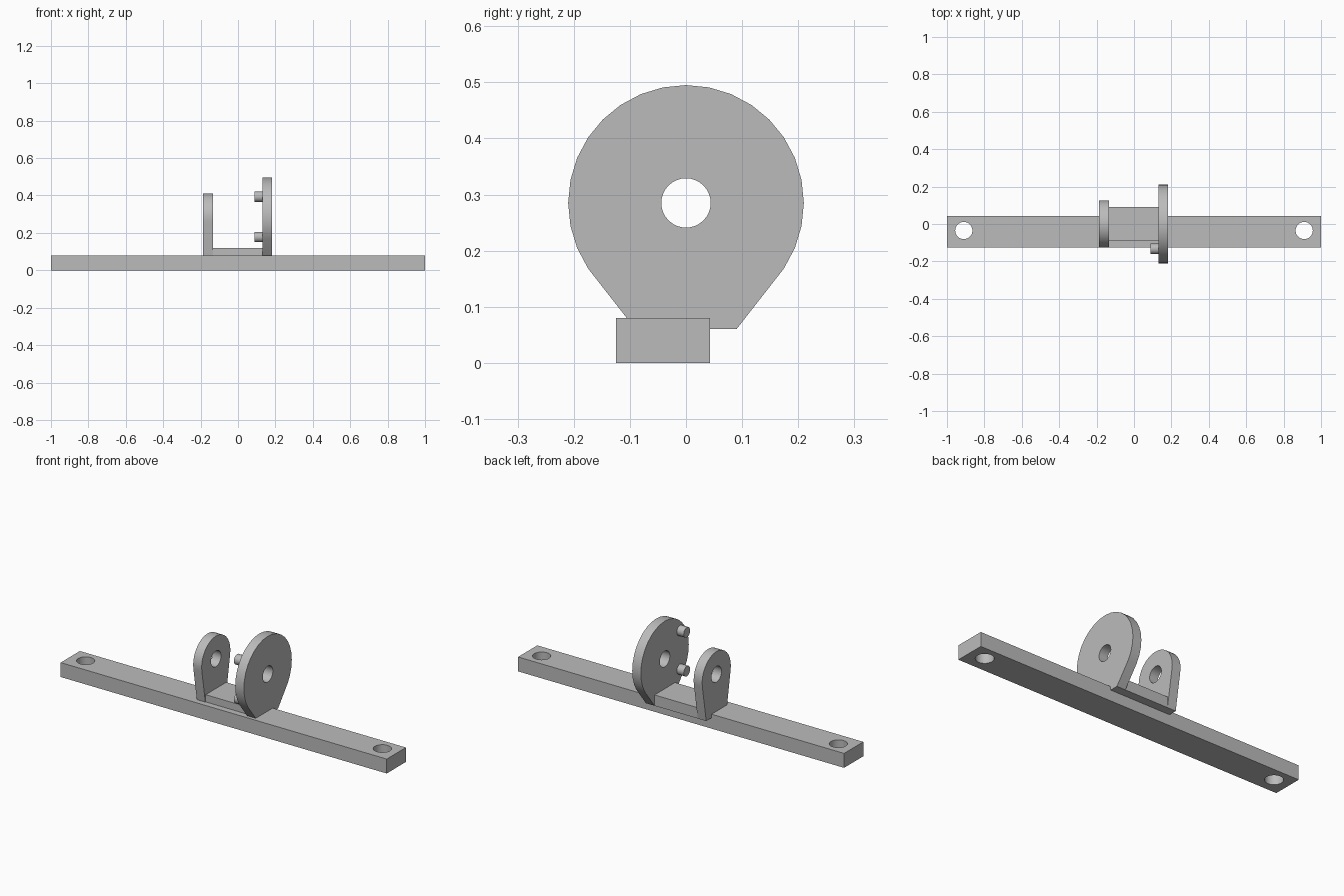
import bpy, bmesh
from math import radians, pi, sin, cos
from mathutils import Matrix, Vector

if "Cube" in bpy.data.objects:
    bpy.data.objects.remove(bpy.data.objects["Cube"])

grey = bpy.data.materials.new("plain grey")
grey.use_nodes = True
colour = (0.5, 0.5, 0.5, 1)
grey.diffuse_color = colour
grey.node_tree.nodes["Principled BSDF"].inputs["Base Color"].default_value = colour

AXIS_Z = 0.285    # height of the pivot axis
FOOT_Z = 0.06     # underside of the bracket
FOOT_Y = 0.09     # half depth of the bracket foot


def finish(name, bm):
    bmesh.ops.recalc_face_normals(bm, faces=bm.faces)
    mesh = bpy.data.meshes.new(name)
    bm.to_mesh(mesh)
    bm.free()
    mesh.materials.append(grey)
    obj = bpy.data.objects.new(name, mesh)
    bpy.context.collection.objects.link(obj)
    return obj


def box(name, low, high):
    bm = bmesh.new()
    bmesh.ops.create_cube(bm, size=1)
    low, high = Vector(low), Vector(high)
    for v in bm.verts:
        v.co = (low + high) / 2 + v.co * (high - low)
    return finish(name, bm)


def cylinder(name, centre, radius, depth, along_x):
    bm = bmesh.new()
    turn = Matrix.Rotation(pi / 2, 4, "Y") if along_x else Matrix()
    bmesh.ops.create_cone(bm, cap_ends=True, segments=32, radius1=radius, radius2=radius,
                          depth=depth, matrix=Matrix.Translation(centre) @ turn)
    return finish(name, bm)


def drill(obj, cutter):
    cutter.hide_render = True
    cutter.hide_viewport = True
    cutter.display_type = "WIRE"
    mod = obj.modifiers.new("drilled hole", "BOOLEAN")
    mod.operation = "DIFFERENCE"
    mod.solver = "EXACT"
    mod.object = cutter
    # Bake the hole, then drop the cutter
    depsgraph = bpy.context.evaluated_depsgraph_get()
    mesh = bpy.data.meshes.new_from_object(obj.evaluated_get(depsgraph))
    obj.modifiers.clear()
    obj.data = mesh
    bpy.data.objects.remove(cutter)


def lug(name, x0, x1, radius, steps_below):
    """Round plate tapering to a flat foot, pierced on the pivot axis."""
    step = pi / 16
    outline = [(FOOT_Y, FOOT_Z)]
    for i in range(-steps_below, 17 + steps_below):
        outline.append((radius * cos(i * step), AXIS_Z + radius * sin(i * step)))
    outline.append((-FOOT_Y, FOOT_Z))
    bm = bmesh.new()
    face = bm.faces.new([bm.verts.new((x0, y, z)) for y, z in outline])
    new = bmesh.ops.extrude_face_region(bm, geom=[face])["geom"]
    bmesh.ops.translate(bm, vec=(x1 - x0, 0, 0),
                        verts=[g for g in new if isinstance(g, bmesh.types.BMVert)])
    obj = finish(name, bm)
    drill(obj, cylinder("pivot_cutter", ((x0 + x1) / 2, 0, AXIS_Z), 0.044, 0.2, True))
    return obj


# Mounting bar with a screw hole at each end
bar = box("mounting_bar", (-1, -0.125, 0), (1, 0.043, 0.08))
for side in (-1, 1):
    drill(bar, cylinder("screw_cutter", (side * 0.91, -0.035, 0.04), 0.046, 0.3, False))

# Bracket: two lugs joined by a floor
parts = [bar,
         lug("large_lug", 0.13, 0.183, 0.21, 3),
         lug("small_lug", -0.187, -0.135, 0.126, 1),
         box("bracket_floor", (-0.135, -FOOT_Y, FOOT_Z), (0.13, FOOT_Y, 0.12))]

# Stop pegs on the inner face of the large lug
for name, z in (("upper_peg", 0.393), ("lower_peg", 0.178)):
    parts.append(cylinder(name, (0.11, -0.133, z), 0.028, 0.045, True))

# Smooth the round walls, keep the corners sharp
bpy.ops.object.select_all(action="DESELECT")
for obj in parts:
    obj.select_set(True)
bpy.context.view_layer.objects.active = bar
bpy.ops.object.shade_smooth_by_angle(angle=radians(30))
